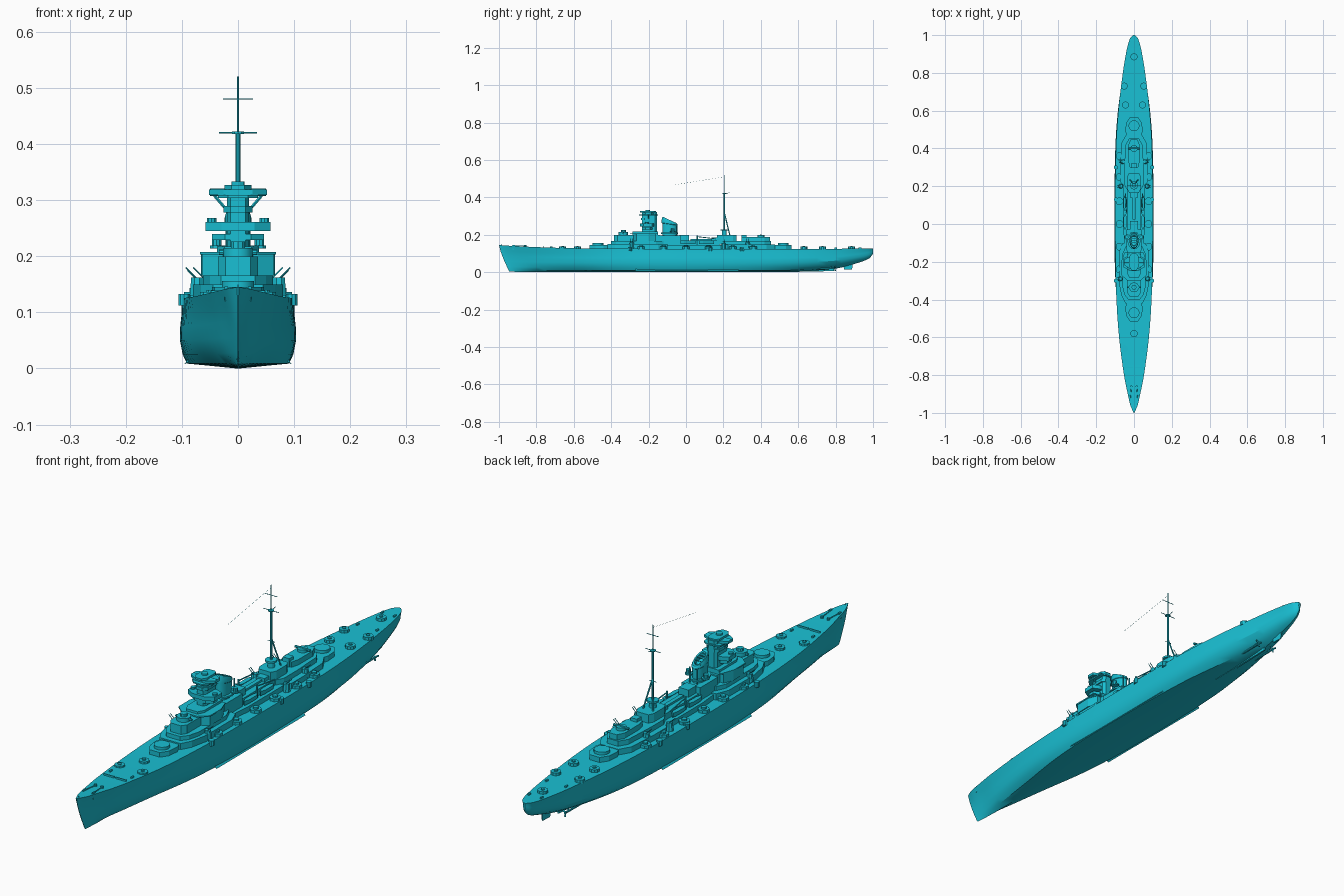
import bpy, bmesh, math
from mathutils import Vector

paint = bpy.data.materials.new("teal_paint")
paint.diffuse_color = (0.01, 0.53, 0.66, 1)


def finish(name, bm, smooth=False):
    bmesh.ops.recalc_face_normals(bm, faces=bm.faces)
    me = bpy.data.meshes.new(name)
    bm.to_mesh(me)
    bm.free()
    me.materials.append(paint)
    ob = bpy.data.objects.new(name, me)
    bpy.context.collection.objects.link(ob)
    if smooth:
        bpy.ops.object.select_all(action='DESELECT')
        ob.select_set(True)
        bpy.context.view_layer.objects.active = ob
        bpy.ops.object.shade_smooth_by_angle(angle=math.radians(30))
    return ob


def loft(name, rings, smooth=False):
    bm = bmesh.new()
    vs = [[bm.verts.new(p) for p in r] for r in rings]
    n = len(rings[0])
    for a, b in zip(vs, vs[1:]):
        for i in range(n):
            bm.faces.new((a[i], a[(i + 1) % n], b[(i + 1) % n], b[i]))
    bm.faces.new(vs[0])
    bm.faces.new(vs[-1])
    return finish(name, bm, smooth)


def prism(name, pts, z0, z1):
    return loft(name, [[(x, y, z) for x, y in pts] for z in (z0, z1)])


def house(name, half, z0, z1):
    """Deckhouse from the right half of its plan, mirrored to the left."""
    return prism(name, half + [(-x, y) for x, y in reversed(half)], z0, z1)


def box(name, x, y, z0, z1, w, d):
    return prism(name, [(x - w, y - d), (x + w, y - d), (x + w, y + d), (x - w, y + d)], z0, z1)


def drum(name, x, y, z0, z1, r, n=12, ry=None, top=1):
    ry = ry or r
    def ring(z, s):
        return [(x + r * s * math.cos(2 * math.pi * (i + .5) / n),
                 y + ry * s * math.sin(2 * math.pi * (i + .5) / n), z) for i in range(n)]
    return loft(name, [ring(z0, 1), ring(z1, top)], n > 12)


def pole(name, a, b, r, n=6):
    a, b = Vector(a), Vector(b)
    q = (b - a).to_track_quat('Z', 'Y')
    ring = [q @ Vector((r * math.cos(2 * math.pi * i / n), r * math.sin(2 * math.pi * i / n), 0)) for i in range(n)]
    return loft(name, [[p + v for v in ring] for p in (a, b)])


# Hull: lofted from waterline half-widths along the length
ST = [-1, -.96, -.9, -.8, -.6, -.4, -.2, .1, .4, .6, .8, .92, .98, 1]
DECK = [.002, .019, .033, .053, .079, .093, .098, .100, .096, .083, .059, .039, .022, .005]
MID = [.001, .007, .017, .037, .070, .092, .102, .103, .099, .085, .056, .032, .016, .004]
BOT = [.001, .003, .008, .018, .045, .075, .089, .090, .080, .055, .022, .012, .006, .002]
KEEL = [.004, .002, 0, 0, 0, 0, 0, 0, 0, .003, .019, .05, .074, .098]
TOP = [.145, .142, .139, .134, .128, .126, .125, .125, .125, .125, .125, .126, .127, .127]


def interp(tab, y):
    i = max(k for k in range(len(ST) - 1) if ST[k] <= y)
    slope = lambda a, b: (tab[b] - tab[a]) / (ST[b] - ST[a])
    m0, m1 = slope(max(i - 1, 0), i + 1), slope(i, min(i + 2, len(ST) - 1))
    h = ST[i + 1] - ST[i]
    t = (y - ST[i]) / h
    return ((2*t**3 - 3*t*t + 1) * tab[i] + (t**3 - 2*t*t + t) * h * m0
            + (3*t*t - 2*t**3) * tab[i + 1] + (t**3 - t*t) * h * m1)


rings = []
for y in [a + (b - a) * k / 4 for a, b in zip(ST, ST[1:]) for k in range(4)] + [1]:
    d, m, b, k, t = [interp(tab, y) for tab in (DECK, MID, BOT, KEEL, TOP)]
    h = t - k
    side = [(d, t), (m*.45 + d*.55 - .001, k + h*.78), (m*.85 + d*.15, k + h*.6), (m, k + h*.4),
            (b*.4 + m*.6, k + h*.2), (b, k + h*.07)]
    sec = side + [(0, k)] + [(-x, z) for x, z in reversed(side)]
    rake = .055 * max(0, 1 - (y + 1) / .25)
    rings.append([(max(abs(x), .0005) * (1 if x > 0 else -1) if x else 0,
                   y + rake * (1 - (z - k) / h) ** 1.3, z) for x, z in sec])
loft("hull", rings, True)

# Underwater fittings
loft("skeg", [[(-w, y, z0), (w, y, z0), (w, y, .05), (-w, y, .05)] for y, z0, w in ((.5, .0, .006), (.79, .006, .003))])
loft("rudder", [[(-.004, a, z), (.004, a, z), (.002, b, z), (-.002, b, z)] for z, a, b in ((.015, .845, .888), (.06, .838, .893))])
for s in (-1, 1):
    pole("propeller_shaft", (s*.035, .62, .018), (s*.035, .8, .02), .004, 8)
    pole("shaft_strut", (s*.035, .775, .02), (s*.022, .775, .05), .003)
    for k in range(3):
        a = 2 * math.pi * k / 3 + .5
        pole("propeller_blade", (s*.035, .795, .022), (s*.035 + .016*math.cos(a), .798, .022 + .016*math.sin(a)), .0035, 4)
    loft("bilge_keel", [[(s*.086, y, .014), (s*.096, y, .007), (s*.088, y, .018)] for y in (-.27, .28)])

# Main barbettes and their stepped platforms
for y, e in ((-.47, -1), (.52, 1)):
    drum("main_barbette", 0, y, .12, .156, .029, 20)
    house("barbette_platform", [(.022, y + e*.045), (.042, y + e*.015), (.046, y - e*.03), (.03, y - e*.07)], .12, .145)

# Light gun tubs on bow and quarter decks
for x, y in ((.05, -.66), (-.05, -.66), (0, -.58), (.052, .73), (-.052, .73), (0, .885), (.045, .63), (-.045, .63)):
    drum("gun_tub", x, y, .12, .136, .019, 10)
    drum("gun_pivot", x, y, .136, .14, .007, 8)

# Forecastle fittings
for s in (-1, 1):
    drum("capstan", s*.014, -.86, .13, .145, .006, 10)
    pole("anchor_chain", (s*.014, -.86, .14), (s*.02, -.93, .142), .002)
    box("breakwater", s*.026, -.76, .13, .139, .022, .002)
    for y in (-.92, -.72, .8, .93):
        box("bollard", s*(.72 * interp(DECK, y)), y, .12, interp(TOP, y) + .006, .003, .007)
pole("jackstaff", (0, -.985, .14), (0, -.985, .15), .001)

# Forward superstructure tiers
house("fore_lower_deck", [(.045, -.42), (.066, -.38), (.08, -.31), (.08, -.15), (.06, -.1)], .12, .15)
house("fore_middle_deck", [(.03, -.40), (.05, -.375), (.062, -.33), (.062, -.16), (.045, -.12)], .15, .166)
house("bridge_block", [(.022, -.385), (.036, -.365), (.036, -.14)], .166, .2)
house("bridge_wing_deck", [(.036, -.28), (.064, -.265), (.066, -.2), (.05, -.16)], .166, .205)
house("bridge_wing_cap", [(.034, -.30), (.068, -.27), (.068, -.2), (.05, -.15)], .203, .208)
drum("conning_tower", 0, -.335, .19, .215, .026, 16)
drum("fore_director", 0, -.335, .215, .226, .013, 10)
pole("fore_rangefinder", (-.034, -.335, .207), (.034, -.335, .207), .005, 8)
house("bridge_deck", [(.024, -.285), (.037, -.26), (.037, -.15)], .2, .217)

# Tower bridge with its overhanging platforms
house("tower", [(.013, -.235), (.02, -.22), (.02, -.165), (.012, -.155)], .2, .322)
for w, y0, y1, z0, z1 in ((.046, -.235, -.18, .229, .24), (.058, -.245, -.17, .245, .261),
                          (.026, -.24, -.155, .278, .29), (.036, -.25, -.15, .304, .309),
                          (.052, -.235, -.175, .309, .319), (.024, -.245, -.16, .319, .327)):
    house("tower_platform", [(w*.5, y0), (w, y0 + .018), (w, y1 - .012), (w*.55, y1)], z0, z1)
pole("tower_rangefinder", (-.05, -.205, .314), (.05, -.205, .314), .007, 8)
drum("tower_director", 0, -.205, .32, .333, .012, 12)
for s in (-1, 1):
    drum("wing_director", s*.047, -.21, .255, .268, .009, 10)
    pole("tower_brace", (s*.018, -.2, .28), (s*.042, -.2, .308), .003)

# Funnel with raked hood
house("funnel_base", [(.04, -.14), (.04, -.03)], .12, .195)


def oval(w, d, zf, zb, n=24, yc=-.088):
    return [(w * math.cos(2*math.pi*i/n), yc + d * math.sin(2*math.pi*i/n),
             zb + (zf - zb) * (.5 - .5 * math.sin(2*math.pi*i/n))) for i in range(n)]


loft("funnel", [oval(.022, .037, .18, .18), oval(.022, .039, .262, .25), oval(.024, .042, .264, .252),
                oval(.024, .042, .28, .256), oval(.02, .038, .297, .262), oval(.015, .03, .292, .264),
                oval(.014, .028, .27, .25)], True)
for y, z in ((-.112, .298), (-.1, .294), (-.088, .29), (-.076, .284), (-.064, .277)):
    pole("funnel_grille", (-.019, y, z - .012), (.019, y, z - .012), .0015)
drum("funnel_gallery", 0, -.088, .205, .211, .034, 16, .046)
for s in (-1, 1):
    drum("searchlight_platform", s*.036, -.07, .214, .219, .015, 10)
    drum("searchlight", s*.038, -.07, .219, .233, .009, 10)
    pole("steam_pipe", (s*.016, -.047, .19), (s*.016, -.047, .255), .003)

# Midships deckhouses, boats and cranes
house("midship_deck", [(.05, -.1), (.058, -.02), (.058, .2), (.048, .24)], .12, .145)
house("midship_house", [(.034, -.03), (.034, .18)], .145, .17)
box("ventilator_house", 0, -.01, .17, .198, .022, .025)
box("catapult", 0, .09, .17, .178, .008, .065)
box("engine_skylight", 0, .155, .17, .184, .018, .018)
for s in (-1, 1):
    for y in (.01, .11):
        loft("ship_boat", [[(s*.047 - w, y + e, .168), (s*.047 + w, y + e, .168), (s*.047 + w*.5, y + e, .15),
                            (s*.047 - w*.5, y + e, .15)] for e, w in ((-.04, .002), (-.02, .009), (.022, .009), (.04, .004))])
    pole("crane_post", (s*.04, .06, .14), (s*.04, .06, .195), .004, 8)
    pole("crane_boom", (s*.04, .06, .19), (s*.045, .16, .178), .0025)

# Side secondary gun platforms, sponsons and anti-aircraft guns
for s in (-1, 1):
    for y in (-.24, -.12, .0, .12, .25, .36):
        drum("secondary_platform", s*.077, y, .12, .136, .021, 8)
        drum("secondary_pivot", s*.077, y, .136, .143, .010, 10)
    for y in (-.3, .13, .3):
        drum("side_sponson", s*.096, y, .112, .133, .011, 10)
    for x, y, z in ((.073, -.29, .15), (.07, .2, .145), (.06, .33, .15)):
        drum("flak_mount", s*x, y, z - .02, z + .012, .014, 8, None, .8)
        for e in (-.005, .005):
            pole("flak_barrel", (s*x, y + e, z + .01), (s*(x + .02), y + e, z + .03), .0014, 5)

# Aft superstructure
house("aft_lower_deck", [(.05, .2), (.074, .225), (.074, .3), (.066, .43), (.04, .475)], .12, .147)
house("aft_middle_deck", [(.036, .18), (.052, .21), (.052, .29), (.045, .42), (.024, .455)], .147, .167)
house("aft_upper_house", [(.022, .3), (.03, .33), (.03, .42), (.016, .45)], .167, .188)
house("mast_house", [(.026, .165), (.036, .185), (.036, .25), (.026, .27)], .167, .2)
drum("aft_conning_tower", 0, .4, .188, .199, .019, 14)
pole("aft_rangefinder", (-.032, .4, .197), (.032, .4, .197), .005, 8)
box("aft_director", 0, .31, .167, .2, .014, .014)

# Tripod main mast with platforms, yards and aerial
pole("mast", (0, .205, .19), (0, .205, .42), .0045, 10)
pole("topmast", (0, .205, .42), (0, .205, .52), .0018)
for x, y in ((.022, .235), (-.022, .235)):
    pole("mast_leg", (x, y, .195), (0, .207, .31), .003)
drum("mast_gallery", 0, .205, .222, .229, .022, 12)
drum("mast_gallery_house", 0, .205, .2, .222, .013, 12)
drum("mast_top", 0, .205, .418, .422, .011, 10)
for z, w in ((.3, .015), (.42, .034), (.48, .027)):
    pole("yard", (-w, .205, z), (w, .205, z), .0012)
pole("gaff", (0, .205, .418), (0, .232, .425), .0012)
pole("aerial", (0, .205, .51), (0, -.06, .467), .0004, 3)
